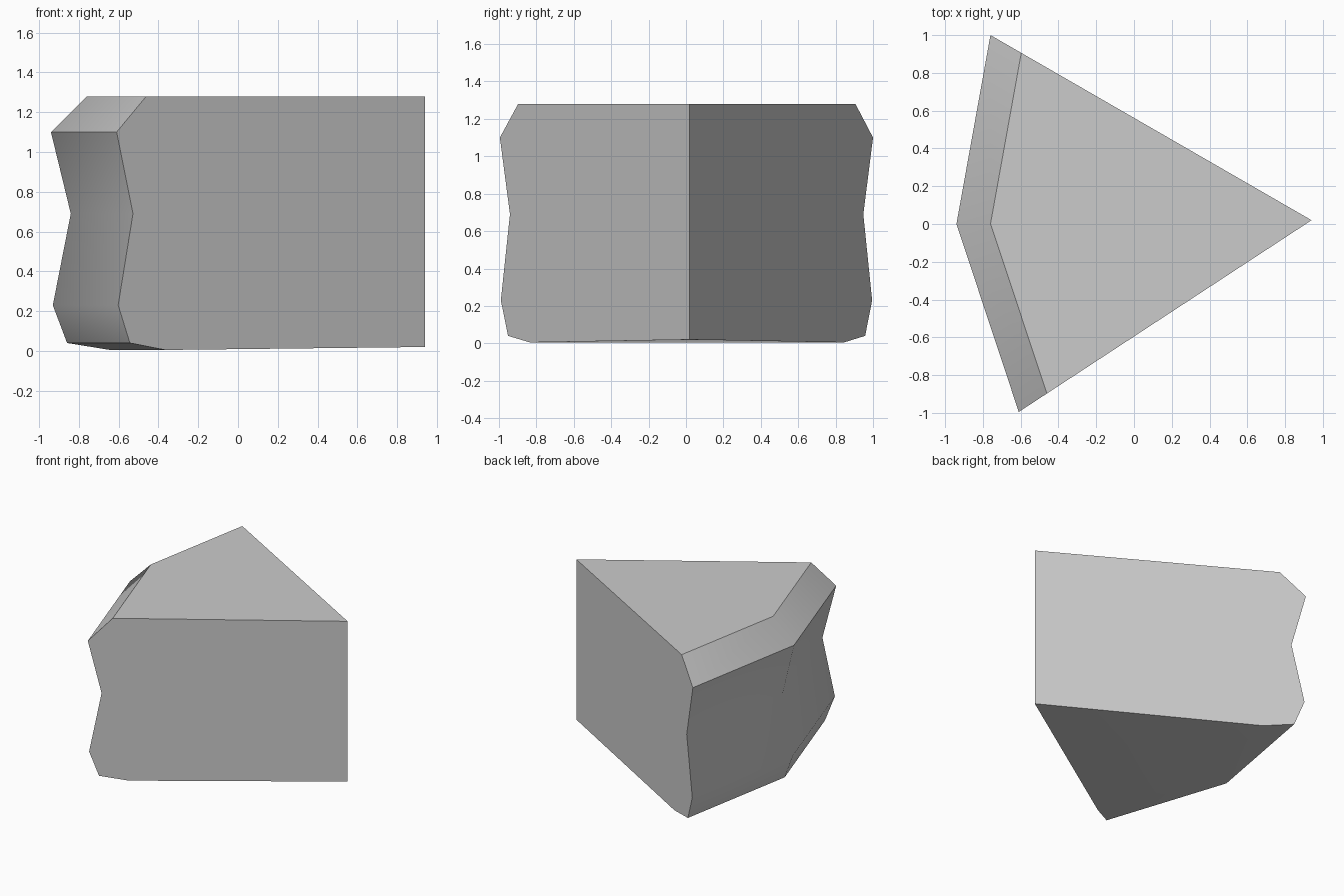
import bpy, bmesh, math
from mathutils import Vector

cube = bpy.data.objects.get("Cube")
if cube:
    bpy.data.objects.remove(cube)

grey = bpy.data.materials.new("light grey")
grey.use_nodes = True
colour = (0.6, 0.6, 0.6, 1)
grey.diffuse_color = colour
grey.node_tree.nodes["Principled BSDF"].inputs["Base Color"].default_value = colour

# Rim profile from top to bottom: (fraction of the full radius, height)
PROFILE = [(0.904, 1.28), (1, 1.10), (0.947, 0.69), (0.995, 0.23), (0.957, 0.04), (0.842, 0.005)]
# Tip of the wedge, and the three spokes reaching to the rim
TIP = Vector((0.94, 0.02, 0))
SPOKES = [Vector((-1.55, -1.015, 0)), Vector((-1.88, -0.02, 0)), Vector((-1.70, 0.98, 0))]

bm = bmesh.new()
tip_top = bm.verts.new(TIP + Vector((0, 0, 1.28)))
tip_low = bm.verts.new(TIP + Vector((0, 0, 0.02)))
columns = [[bm.verts.new(TIP + s * r + Vector((0, 0, z))) for r, z in PROFILE] for s in SPOKES]
front, middle, back = columns

# Curved rim
for a, b in ((front, middle), (middle, back)):
    for i in range(len(PROFILE) - 1):
        bm.faces.new((a[i], a[i + 1], b[i + 1], b[i]))
    # Underside
    bm.faces.new((tip_low, b[-1], a[-1]))

# Flat top and the two cut sides
bm.faces.new((tip_top, front[0], middle[0], back[0]))
for column in (front, back):
    bm.faces.new([tip_top, *column, tip_low])

bmesh.ops.recalc_face_normals(bm, faces=bm.faces)
mesh = bpy.data.meshes.new("wedge_slice")
bm.to_mesh(mesh)
bm.free()
mesh.materials.append(grey)
wedge = bpy.data.objects.new("wedge_slice", mesh)
bpy.context.collection.objects.link(wedge)

# Soft shading around the rim, sharp at the cuts
bpy.context.view_layer.objects.active = wedge
wedge.select_set(True)
bpy.ops.object.shade_smooth_by_angle(angle=math.radians(35))
